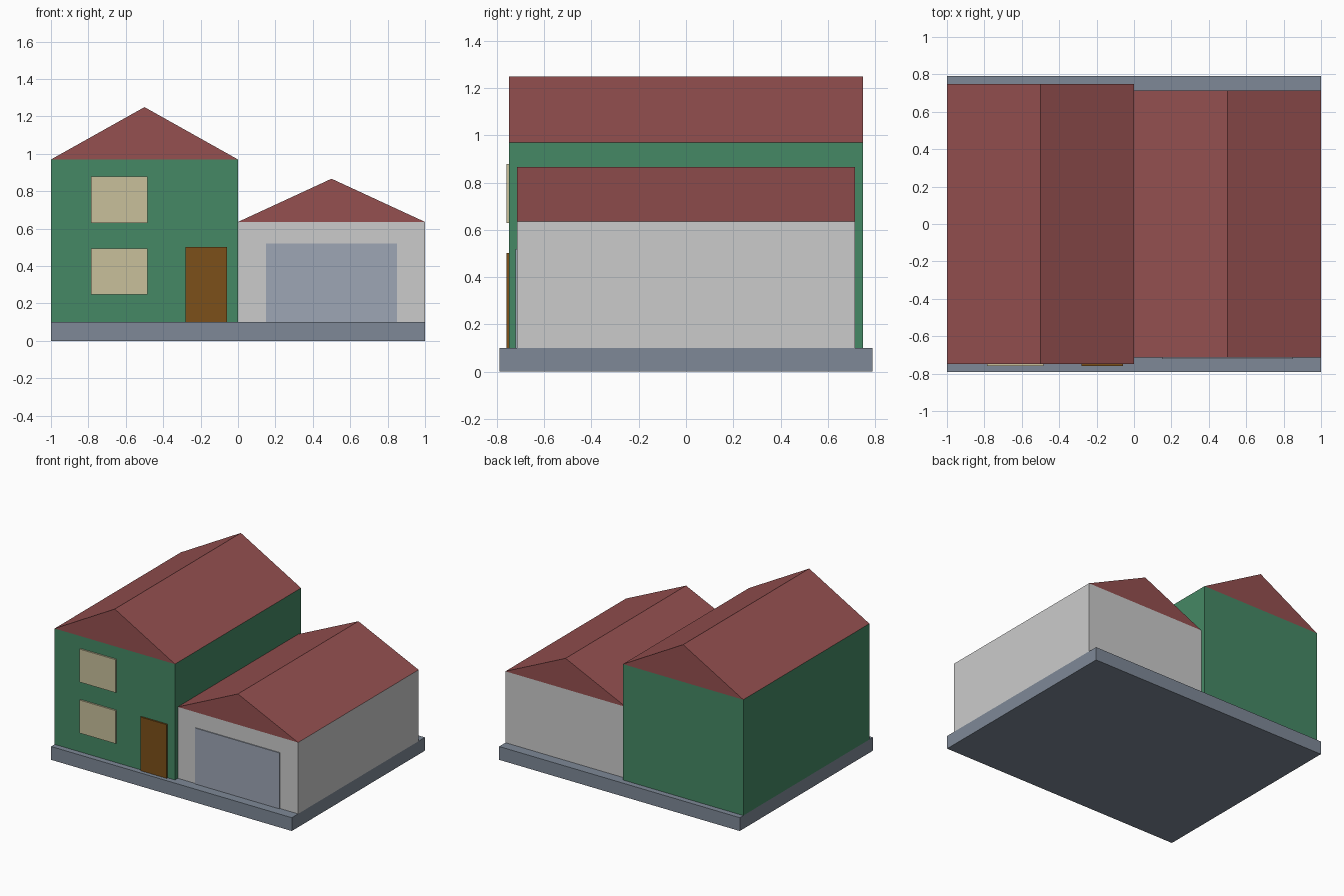
import bpy
import bmesh

if "Cube" in bpy.data.objects:
    bpy.data.objects.remove(bpy.data.objects["Cube"])


def material(name, rgb):
    m = bpy.data.materials.new(name)
    m.diffuse_color = (*rgb, 1)
    m.use_nodes = True
    m.node_tree.nodes["Principled BSDF"].inputs["Base Color"].default_value = m.diffuse_color
    return m


GREEN = material("green_paint", (0.06, 0.25, 0.13))
RED = material("red_tiles", (0.30, 0.08, 0.08))
WHITE = material("white_render", (0.6, 0.6, 0.59))
SLATE = material("slate", (0.21, 0.25, 0.31))
CREAM = material("cream_glass", (0.58, 0.53, 0.33))
WOOD = material("wood", (0.20, 0.08, 0.01))
STEEL = material("steel_blue", (0.34, 0.38, 0.46))


def prism(name, profile, y0, y1, mat):
    """Extrude an (x, z) profile, listed counter-clockwise from the front, along y."""
    bm = bmesh.new()
    face = bm.faces.new([bm.verts.new((x, y0, z)) for x, z in profile])
    ext = bmesh.ops.extrude_face_region(bm, geom=[face], use_keep_orig=True)
    verts = [g for g in ext["geom"] if isinstance(g, bmesh.types.BMVert)]
    bmesh.ops.translate(bm, verts=verts, vec=(0, y1 - y0, 0))
    bmesh.ops.recalc_face_normals(bm, faces=bm.faces[:])
    mesh = bpy.data.meshes.new(name)
    bm.to_mesh(mesh)
    bm.free()
    mesh.materials.append(mat)
    obj = bpy.data.objects.new(name, mesh)
    bpy.context.collection.objects.link(obj)
    return obj


def box(name, x0, x1, y0, y1, z0, z1, mat):
    return prism(name, [(x0, z0), (x1, z0), (x1, z1), (x0, z1)], y0, y1, mat)


def building(name, x0, x1, depth, eaves, ridge, mat):
    """Walls with a gable roof whose ridge runs front to back."""
    box(name + "_walls", x0, x1, -depth, depth, 0.10, eaves, mat)
    prism(name + "_roof", [(x0, eaves), (x1, eaves), ((x0 + x1) / 2, ridge)],
          -depth, depth, RED)


# Ground slab
box("foundation", -1, 1, -0.79, 0.79, 0, 0.10, SLATE)

# House and garage
building("house", -1, 0, 0.748, 0.97, 1.25, GREEN)
building("garage", 0, 1, 0.715, 0.636, 0.867, WHITE)

# Windows and doors on the front
for level, z in (("lower", 0.247), ("upper", 0.63)):
    box(level + "_window", -0.785, -0.485, -0.76, -0.74, z, z + 0.248, CREAM)
box("front_door", -0.28, -0.06, -0.76, -0.74, 0.10, 0.503, WOOD)
box("garage_door", 0.15, 0.85, -0.722, -0.705, 0.10, 0.52, STEEL)
